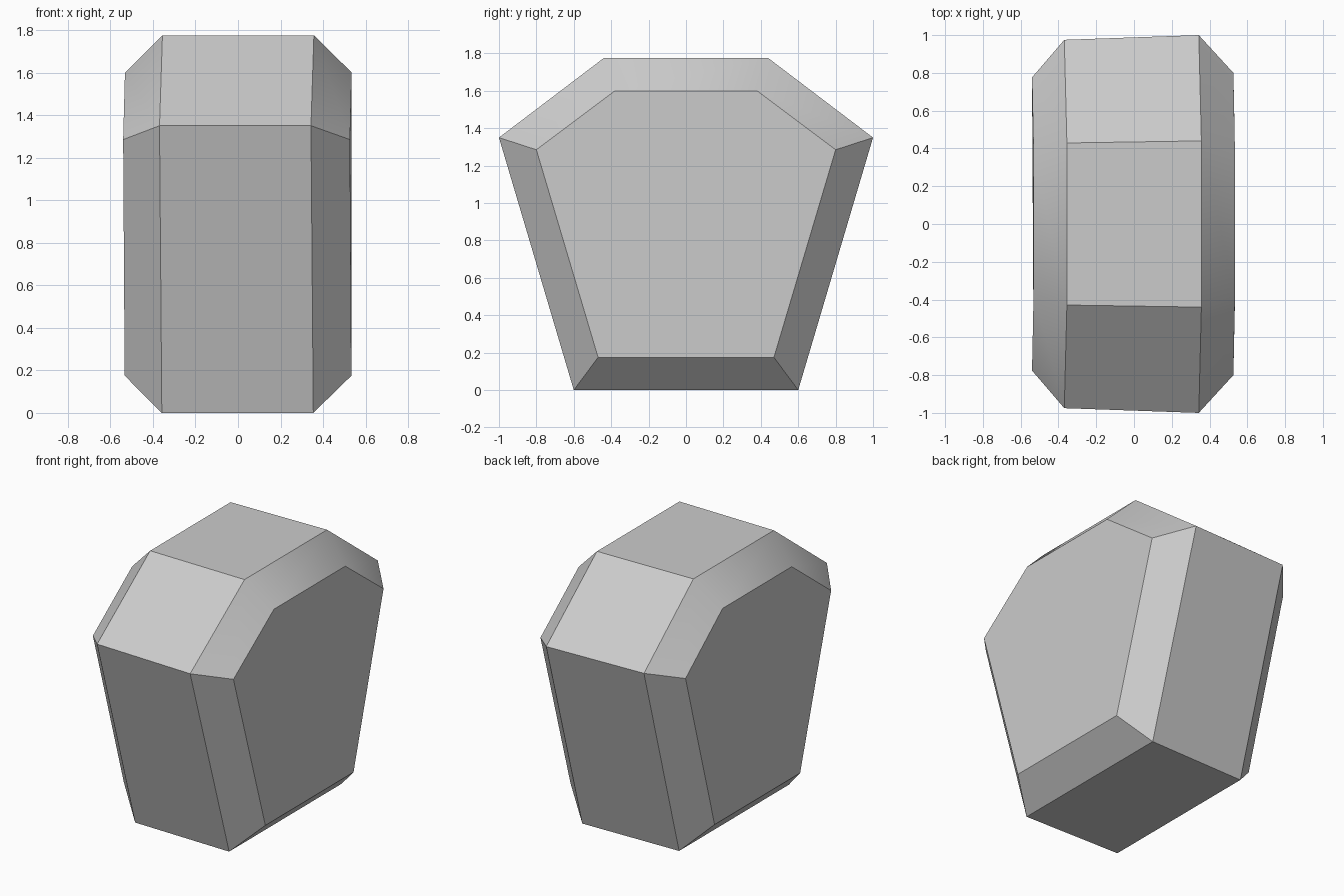
import bpy
import bmesh
import math

cube = bpy.data.objects.get("Cube")
if cube:
    bpy.data.objects.remove(cube, do_unlink=True)

# Plain stone grey
grey = bpy.data.materials.new("stone grey")
grey.use_nodes = True
colour = (0.6, 0.6, 0.6, 1)
grey.diffuse_color = colour
grey.node_tree.nodes["Principled BSDF"].inputs["Base Color"].default_value = colour

# Half profiles (y, z) of the wide body and of the inset side faces
BODY = [(0.6, 0), (1.0, 1.35), (0.44, 1.775)]
SIDE = [(0.47, 0.175), (0.8, 1.285), (0.38, 1.6)]

bm = bmesh.new()


def ring(half, x, y_scale):
    """Mirror a half profile into a closed ring, bowed slightly towards -x."""
    outline = half + [(-y, z) for y, z in reversed(half)]
    return [bm.verts.new((x + 0.004 - 0.017 * y * y, y * y_scale, z))
            for y, z in outline]


# The left half is a touch deeper than the right half
rings = [ring(SIDE, -0.533, 0.97), ring(BODY, -0.356, 0.975),
         ring(BODY, 0.356, 1), ring(SIDE, 0.533, 1)]

# Bands between the rings, then the two side faces
for a, b in zip(rings, rings[1:]):
    for i in range(len(a)):
        j = (i + 1) % len(a)
        bm.faces.new((a[i], a[j], b[j], b[i]))
bm.faces.new(rings[0])
bm.faces.new(rings[-1])
bmesh.ops.recalc_face_normals(bm, faces=bm.faces)

mesh = bpy.data.meshes.new("chamfered_stone")
bm.to_mesh(mesh)
bm.free()
mesh.materials.append(grey)
stone = bpy.data.objects.new("chamfered_stone", mesh)
bpy.context.collection.objects.link(stone)

# Soft blend along the upper chamfer, crisp edges elsewhere
bpy.context.view_layer.objects.active = stone
stone.select_set(True)
bpy.ops.object.shade_smooth_by_angle(angle=math.radians(30))
